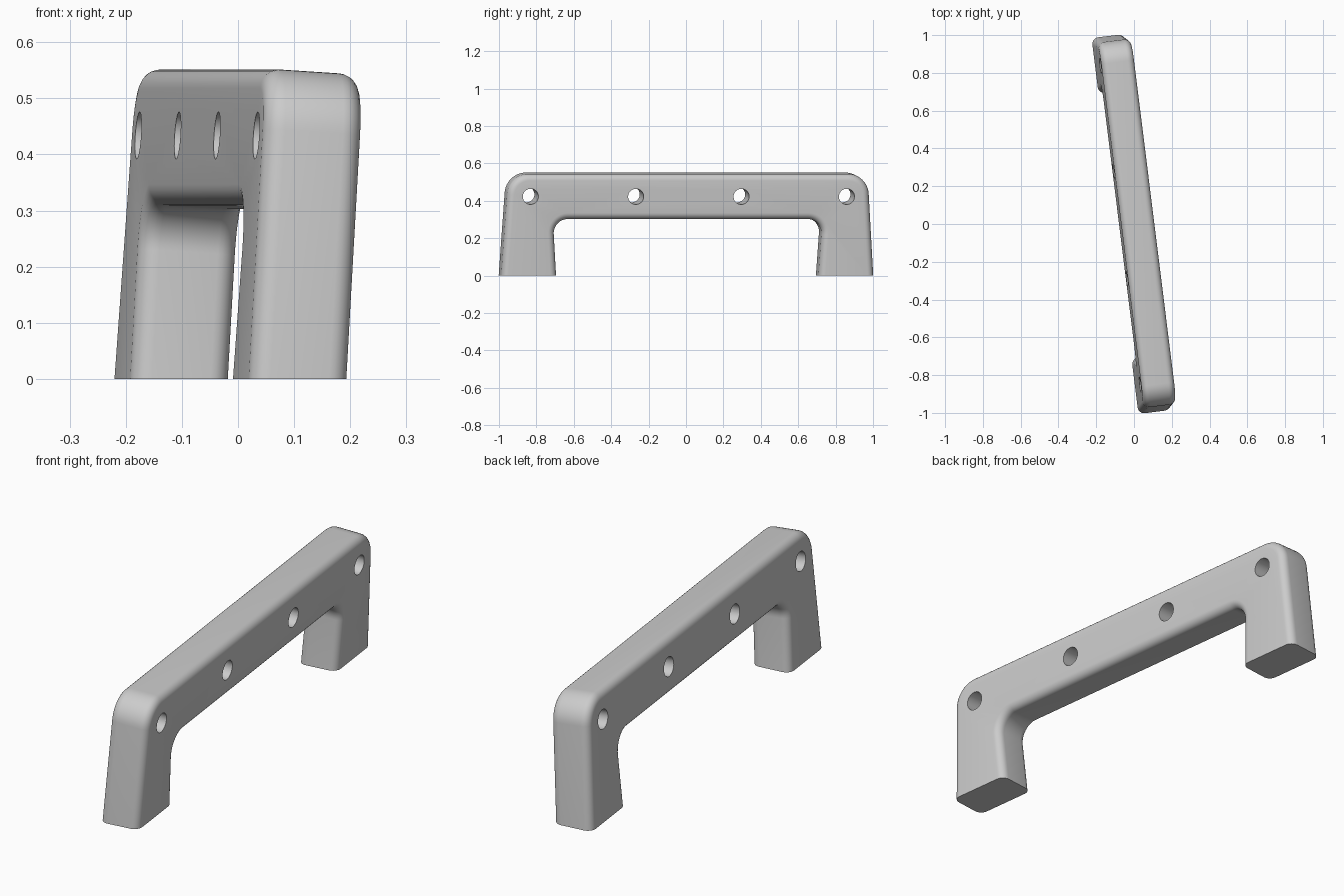
import bpy, bmesh, math
from mathutils import Vector, Matrix

cube = bpy.data.objects.get("Cube")
if cube:
    bpy.data.objects.remove(cube, do_unlink=True)

THICK, FILLET, DRAFT = 0.175, 0.035, 0.064
OUTER, INNER, TOP, ARCH = 1.0025, 0.7066, 0.549, 0.3065
BELOW = -0.15                      # legs run below the floor, then get trimmed
TURN = (Matrix.Translation((-0.0135, 0, 0)) @ Matrix.Rotation(math.radians(7.1), 4, 'Z')
        @ Matrix.Rotation(math.radians(3.7), 4, 'Y'))

grey = bpy.data.materials.new("satin_grey")
grey.use_nodes = True
color = (0.6, 0.6, 0.6, 1)
grey.diffuse_color = color
grey.node_tree.nodes["Principled BSDF"].inputs["Base Color"].default_value = color


def round_corner(corner, before, after, radius, steps=12):
    """Arc points replacing a corner, tangent to both neighbouring sides."""
    a, b = (before - corner).normalized(), (after - corner).normalized()
    half = a.angle(b) / 2
    centre = corner + (a + b).normalized() * radius / math.sin(half)
    start = (corner + a * radius / math.tan(half) - centre).normalized()
    end = (corner + b * radius / math.tan(half) - centre).normalized()
    return [centre + start.slerp(end, i / steps).normalized() * radius for i in range(steps + 1)]


def outer(z):
    return OUTER - DRAFT * z


def inner(z):
    return INNER + DRAFT * z


def make_object(name, bm):
    mesh = bpy.data.meshes.new(name)
    bm.to_mesh(mesh)
    bm.free()
    mesh.materials.append(grey)
    obj = bpy.data.objects.new(name, mesh)
    bpy.context.collection.objects.link(obj)
    return obj


# Half profile of the handle, mirrored across the middle
foot_in = Vector((0, inner(BELOW), BELOW))
foot_out = Vector((0, outer(BELOW), BELOW))
arch = Vector((0, inner(ARCH), ARCH))
shoulder = Vector((0, outer(TOP), TOP))
half = round_corner(arch, Vector((0, 0, ARCH)), foot_in, 0.075)
half += [foot_in, foot_out]
half += round_corner(shoulder, foot_out, Vector((0, 0, TOP)), 0.115)
profile = half + [Vector((0, -p.y, p.z)) for p in reversed(half)]

# Solid handle: two caps joined by side faces, long edges rounded, then tilted
bm = bmesh.new()
side = Vector((THICK / 2, 0, 0))
right = [bm.verts.new(p - side) for p in profile]
left = [bm.verts.new(p + side) for p in profile]
bm.faces.new(right)
bm.faces.new(left)
for i in range(len(profile)):
    bm.faces.new((right[i - 1], right[i], left[i], left[i - 1]))
bmesh.ops.recalc_face_normals(bm, faces=bm.faces)
rim = [e for e in bm.edges if e.verts[0].co.x * e.verts[1].co.x > 0
       and max(v.co.z for v in e.verts) > BELOW + 0.01]
bmesh.ops.bevel(bm, geom=rim, offset=FILLET, segments=6, profile=0.5,
                affect='EDGES', clamp_overlap=False)
bmesh.ops.transform(bm, matrix=TURN, verts=bm.verts)
handle = make_object("handle", bm)

# Cutter: four mounting holes through the crossbar and a block below the floor
bm = bmesh.new()
for along in (-0.8515, -0.284, 0.284, 0.8515):
    place = TURN @ Matrix.Translation((0, along, 0.429)) @ Matrix.Rotation(math.pi / 2, 4, 'Y')
    bmesh.ops.create_cone(bm, cap_ends=True, segments=40, radius1=0.042, radius2=0.042,
                          depth=THICK * 2, matrix=place)
bmesh.ops.create_cube(bm, size=1, matrix=Matrix.Translation((0, 0, -0.5))
                      @ Matrix.Diagonal((3, 3, 1, 1)))
bmesh.ops.recalc_face_normals(bm, faces=bm.faces)
cutter = make_object("cutter", bm)
cutter.hide_render = True

trim = handle.modifiers.new("trim", 'BOOLEAN')
trim.operation = 'DIFFERENCE'
trim.solver = 'EXACT'
trim.object = cutter
bpy.ops.object.select_all(action='DESELECT')
bpy.context.view_layer.objects.active = handle
handle.select_set(True)
bpy.ops.object.modifier_apply(modifier="trim")
bpy.data.objects.remove(cutter, do_unlink=True)
bpy.ops.object.shade_smooth_by_angle(angle=math.radians(35))
